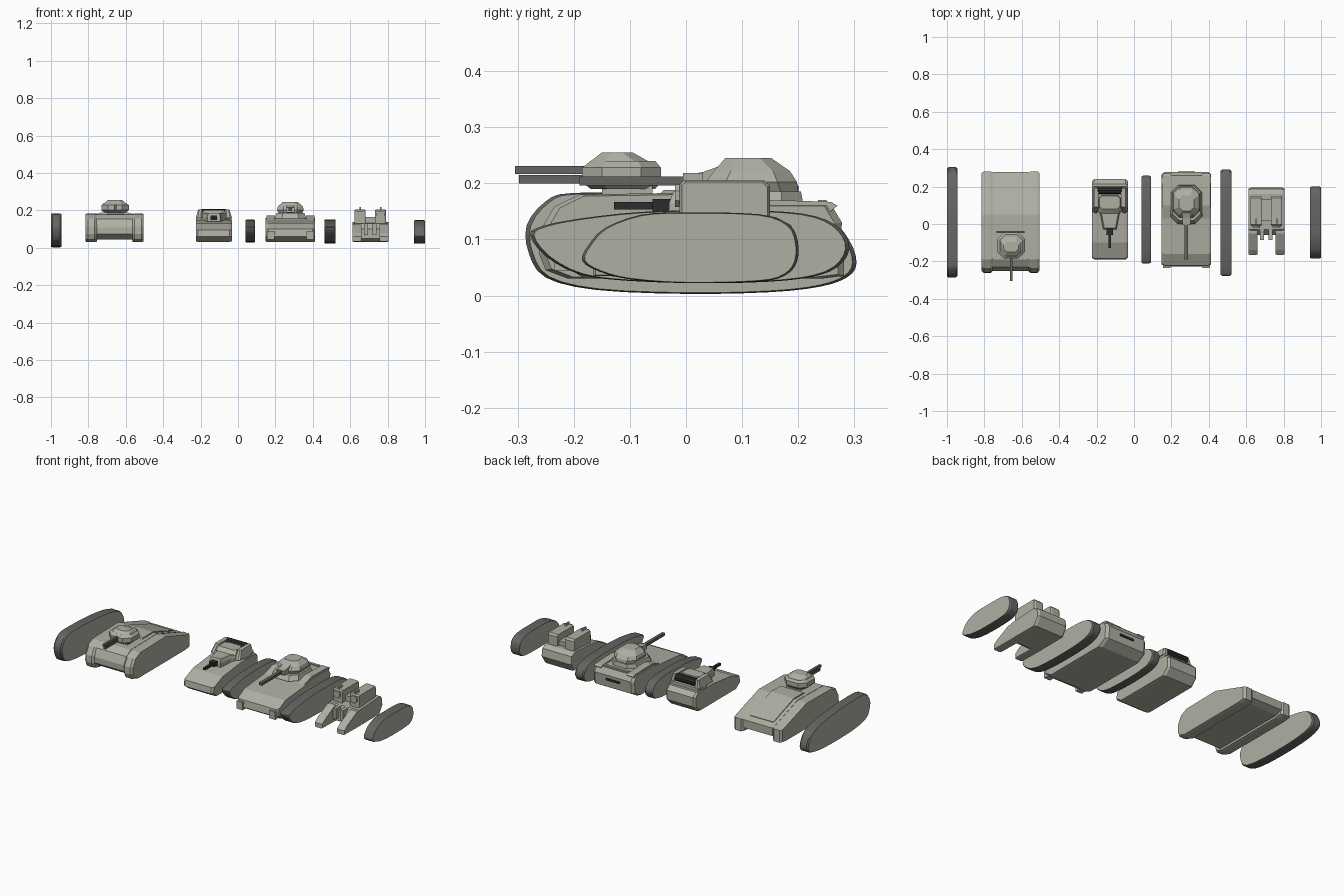
import bpy, bmesh, math

if "Cube" in bpy.data.objects:
    bpy.data.objects.remove(bpy.data.objects["Cube"])


def material(name, rgb):
    m = bpy.data.materials.new(name)
    m.diffuse_color = (*rgb, 1)
    m.use_nodes = True
    m.node_tree.nodes["Principled BSDF"].inputs["Base Color"].default_value = m.diffuse_color
    return m


HULL = material("hull_grey", (0.43, 0.43, 0.37))
STEEL = material("tread_steel", (0.13, 0.13, 0.125))
BLACK = material("near_black", (0.025, 0.025, 0.027))


def loft(name, rings, mats, rule=None):
    """Skin closed rings of equal length and cap both ends."""
    bm = bmesh.new()
    vs = [[bm.verts.new(p) for p in r] for r in rings]
    n = len(rings[0])
    for a, b in zip(vs, vs[1:]):
        for i in range(n):
            bm.faces.new((a[i], a[(i + 1) % n], b[(i + 1) % n], b[i]))
    bm.faces.new(vs[0])
    bm.faces.new(vs[-1])
    bmesh.ops.recalc_face_normals(bm, faces=bm.faces)
    bm.normal_update()
    if rule:
        for f in bm.faces:
            f.material_index = rule(f)
    me = bpy.data.meshes.new(name)
    bm.to_mesh(me)
    bm.free()
    for m in mats:
        me.materials.append(m)
    ob = bpy.data.objects.new(name, me)
    bpy.context.collection.objects.link(ob)
    return ob


def prism(name, prof, x0, x1, ch=0.0, k=1.0, mats=(HULL,), rule=None):
    """Side profile (y, z) pushed along x, with edges chamfered by ch and scale k."""
    ys, zs = [p[0] for p in prof], [p[1] for p in prof]
    cy, cz = (min(ys) + max(ys)) / 2, (min(zs) + max(zs)) / 2

    def ring(x, s):
        return [(x, cy + (y - cy) * s, cz + (z - cz) * s) for y, z in prof]
    rings = [ring(x0, 1), ring(x1, 1)]
    if ch:
        rings = [ring(x0, k), ring(x0 + ch, 1), ring(x1 - ch, 1), ring(x1, k)]
    return loft(name, rings, mats, rule)


def box(name, x0, x1, y0, y1, z0, z1, mat=HULL):
    return prism(name, [(y0, z0), (y1, z0), (y1, z1), (y0, z1)], x0, x1, mats=(mat,))


def octo(cx, y0, y1, hx, c, z):
    """Chamfered rectangle ring at height z."""
    return [(cx - hx + c, y0, z), (cx + hx - c, y0, z), (cx + hx, y0 + c, z), (cx + hx, y1 - c, z),
            (cx + hx - c, y1, z), (cx - hx + c, y1, z), (cx - hx, y1 - c, z), (cx - hx, y0 + c, z)]


def tube(name, axis, a, b, u, v, r, mat, n=10):
    """Cylinder from a to b along x (u=y, v=z) or y (u=x, v=z)."""
    rings = []
    for t in (a, b):
        ring = []
        for i in range(n):
            w = 2 * math.pi * (i + 0.5) / n
            p, q = u + r * math.cos(w), v + r * math.sin(w)
            ring.append((t, p, q) if axis == "x" else (p, t, q))
        rings.append(ring)
    return loft(name, rings, (mat,))


def smooth_loop(pts, steps=3):
    """Closed Catmull-Rom curve through the points."""
    out, n = [], len(pts)
    for i in range(n):
        p = [pts[(i + d) % n] for d in (-1, 0, 1, 2)]
        for s in range(steps):
            t = s / steps
            out.append(tuple(0.5 * (2 * p[1][c] + (p[2][c] - p[0][c]) * t
                       + (2 * p[0][c] - 5 * p[1][c] + 4 * p[2][c] - p[3][c]) * t * t
                       + (3 * p[1][c] - p[0][c] - 3 * p[2][c] + p[3][c]) * t ** 3) for c in (0, 1)))
    return out


def track(name, pts, x0, x1):
    prism(name, smooth_loop(pts), x0, x1, 0.008, 0.975, (HULL, STEEL),
          lambda f: 0 if abs(f.normal.x) > 0.95 else 1)


# Separate track units
track("heavy_track", [(-.284, .125), (-.25, .168), (-.2, .183), (-.03, .18), (.14, .165), (.25, .138), (.29, .1),
                      (.304, .058), (.288, .033), (.24, .016), (.15, .006), (0, .003), (-.16, .01), (-.25, .032),
                      (-.28, .075)], -1.0, -.945)
mid = [(-.278, .108), (-.255, .124), (-.19, .137), (-.08, .149), (.05, .152), (.18, .149), (.25, .135), (.286, .105),
       (.288, .072), (.255, .042), (.18, .027), (.05, .022), (-.1, .026), (-.19, .038), (-.25, .07)]
track("medium_track", mid, .463, .52)
track("light_track", [(y * .825 + .018, z * .94 + .008) for y, z in mid], .04, .09)
track("carrier_track", [(-.185, .062), (-.175, .088), (-.145, .12), (-.08, .144), (0, .148), (.13, .145), (.183, .127),
                        (.199, .098), (.198, .06), (.177, .036), (.13, .025), (0, .022), (-.1, .029), (-.155, .043)],
      .942, 1.0)

# Heavy tank: two side pods, recessed centre, deck panel
pod = [(-.262, .075), (-.26, .115), (-.235, .158), (-.19, .18), (.05, .184), (.282, .108), (.282, .035),
       (.24, .03), (-.21, .03), (-.25, .045)]
prism("heavy_hull_left", pod, -.815, -.755, .012, .96)
prism("heavy_hull_right", pod, -.565, -.505, .012, .96)
prism("heavy_hull_centre", [(-.25, .075), (-.25, .11), (-.23, .155), (-.19, .179), (.05, .183), (.278, .107),
                            (.278, .06), (.24, .045), (-.21, .045)], -.757, -.563)
prism("heavy_engine_deck", [(-.05, .178), (-.04, .188), (.05, .189), (.24, .123), (.24, .11), (.05, .178)], -.735, -.585)
box("heavy_turret_ring", -.70, -.61, -.15, -.06, .17, .195)
loft("heavy_turret", [octo(-.657, -.17, -.055, .06, .03, .19), octo(-.657, -.185, -.045, .073, .035, .202),
                      octo(-.657, -.185, -.045, .073, .035, .228), octo(-.657, -.17, -.055, .06, .03, .24)], (HULL,))
loft("heavy_turret_cap", [octo(-.657, -.172, -.065, .056, .025, .238), octo(-.657, -.15, -.095, .04, .018, .255)], (HULL,))
box("heavy_gun_upper", -.664, -.65, -.305, -.17, .217, .231, STEEL)
box("heavy_gun_lower", -.664, -.65, -.298, -.17, .2, .215, STEEL)

# Light tank: wedge hull, tapered cabin, rear drum and nose gun
prism("light_hull", [(-.19, .06), (-.185, .095), (-.1, .13), (.08, .15), (.215, .148), (.24, .125), (.238, .07),
                     (.2, .032), (-.15, .032)], -.225, -.033, .012, .95)


def cabin(z, s):
    c, y0 = -.129, .02
    pts = [(-.035, -.03), (.035, -.03), (.05, .05), (.095, .13), (.088, .2), (-.088, .2), (-.095, .13), (-.05, .05)]
    return [(c + x * s, y0 + (y - y0) * s, z) for x, y in pts]


loft("light_cabin", [cabin(.14, 1), cabin(.165, 1), cabin(.185, .85)], (HULL,))
for side in (-1, 1):
    cx = -.129 + side * .078
    loft("light_cabin_fin", [octo(cx, .06, .2, .018, .01, .16),
                             octo(cx - side * .006, .09, .19, .012, .006, .206)], (HULL,))
loft("light_cabin_roof", [octo(-.129, .05, .155, .065, .02, .18), octo(-.129, .08, .15, .055, .015, .202)], (HULL,))
tube("light_rear_drum", "x", -.195, -.065, .18, .187, .022, BLACK)
box("light_gun_mount", -.147, -.111, -.06, 0, .15, .172, BLACK)
box("light_gun_barrel", -.136, -.122, -.128, -.05, .153, .167, BLACK)

# Medium tank: long glacis, faceted turret, rear fenders
prism("medium_hull", [(-.228, .06), (-.222, .1), (-.16, .132), (.03, .148), (.09, .163), (.258, .163), (.278, .13),
                      (.272, .06), (.22, .03), (-.18, .03)], .148, .413, .016, .95)
for cx in (.175, .386):
    prism("medium_rear_fender", [(.03, .15), (.1, .172), (.258, .167), (.27, .16), (.258, .15)], cx - .022, cx + .022)
    box("medium_front_foot", cx - .02, cx + .02, -.235, -.19, .045, .09)
loft("medium_turret_base", [octo(.28, .0, .21, .085, .04, .158), octo(.28, .02, .205, .075, .035, .185)], (HULL,))
loft("medium_turret", [octo(.28, .04, .2, .06, .03, .18), octo(.28, .035, .198, .072, .035, .202),
                       octo(.28, .05, .185, .066, .03, .222), octo(.28, .07, .152, .04, .02, .245)], (HULL,))
prism("medium_gun_mantlet", [(-.005, .19), (-.005, .215), (.03, .22), (.08, .238), (.08, .185)], .258, .302)
box("medium_gun_barrel", .27, .288, -.19, .02, .196, .212, STEEL)
box("medium_rear_slot", .235, .325, .272, .281, .1, .112, BLACK)
box("medium_rear_rail", .2, .36, .235, .25, .16, .17)

# Rocket carrier: short body, two front prongs, twin launcher boxes
prism("carrier_body", [(-.06, .05), (-.06, .1), (-.03, .13), (.16, .14), (.188, .125), (.195, .08), (.165, .032),
                       (-.03, .032)], .613, .804, .012, .95)
for cx in (.637, .78):
    prism("carrier_prong", [(-.165, .035), (-.165, .06), (-.14, .08), (-.05, .125), (0, .125), (0, .032)],
          cx - .024, cx + .024, .006, .96)
for cx in (.653, .762):
    prism("carrier_launcher", [(-.012, .125), (-.012, .198), (-.004, .205), (.14, .205), (.15, .195), (.15, .125)],
          cx - .03, cx + .03, .008, .94)
    tube("carrier_launch_tube", "y", -.02, .0, cx, .178, .022, HULL, 8)
    box("carrier_launcher_sight", cx - .004, cx + .004, -.005, .03, .2, .218)
box("carrier_launcher_bridge", .675, .74, .02, .13, .13, .165)
for cx in (.685, .73):
    box("carrier_nose_block", cx - .01, cx + .01, -.085, -.03, .07, .13)
